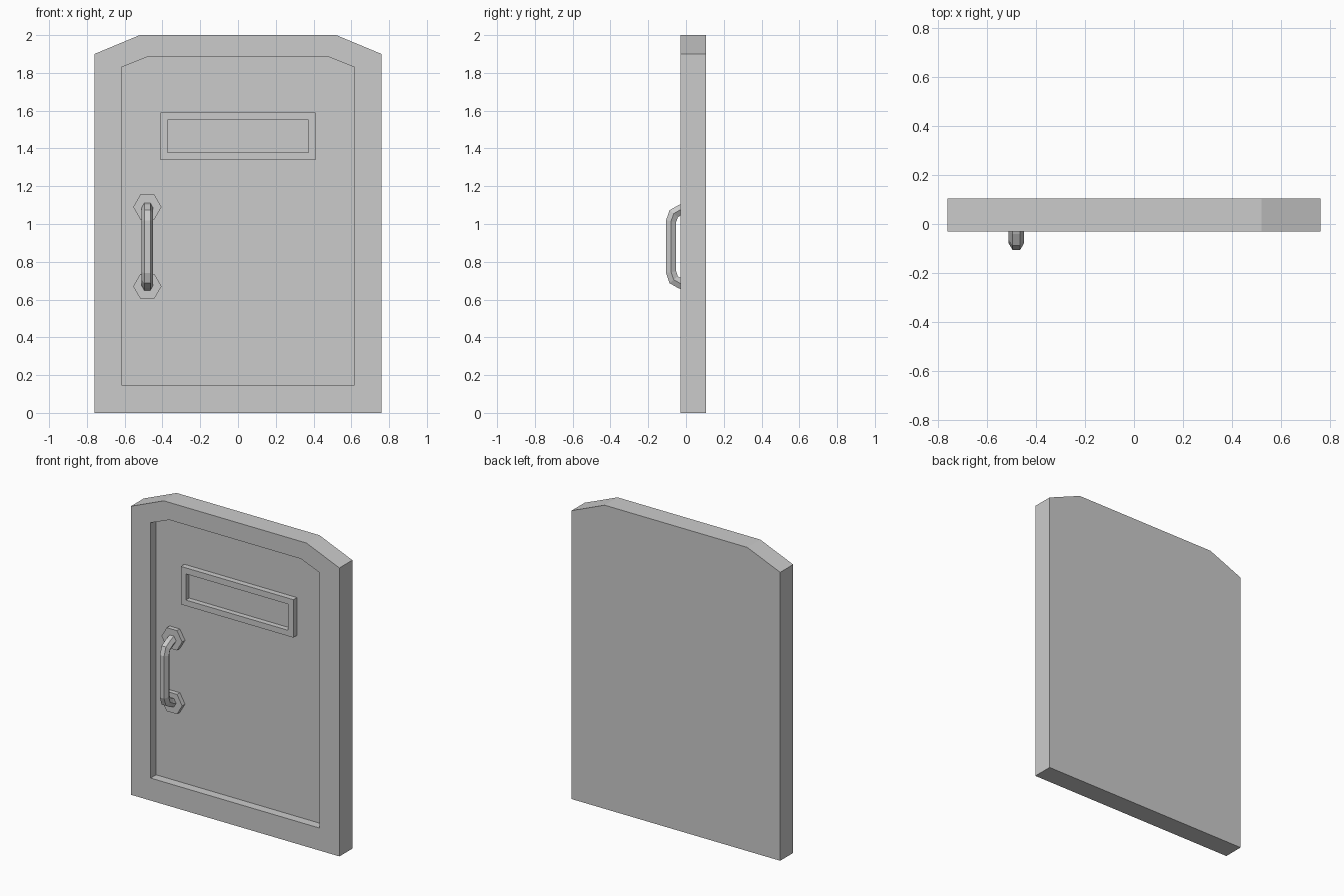
import bpy, bmesh
from math import cos, sin, pi
from mathutils import Vector

if "Cube" in bpy.data.objects:
    bpy.data.objects.remove(bpy.data.objects["Cube"])

FRONT, BACK, FLOOR = -0.03, 0.105, 0.027


def loft(name, rings):
    """Skin equal-length rings of points and cap both ends."""
    bm = bmesh.new()
    rows = [[bm.verts.new(p) for p in ring] for ring in rings]
    for a, b in zip(rows, rows[1:]):
        for i in range(len(a)):
            j = (i + 1) % len(a)
            bm.faces.new((a[i], a[j], b[j], b[i]))
    bm.faces.new(rows[0])
    bm.faces.new(rows[-1])
    bmesh.ops.recalc_face_normals(bm, faces=bm.faces)
    mesh = bpy.data.meshes.new(name)
    bm.to_mesh(mesh)
    bm.free()
    obj = bpy.data.objects.new(name, mesh)
    bpy.context.collection.objects.link(obj)
    return obj


def at(y, outline):
    return [(x, y, z) for x, z in outline]


def arched(half, bottom, shoulder, top_half, top):
    return [(-half, bottom), (half, bottom), (half, shoulder),
            (top_half, top), (-top_half, top), (-half, shoulder)]


def rect(half, z0, z1):
    return [(-half, z0), (half, z0), (half, z1), (-half, z1)]


def hexagon(r, cx, cz):
    return [(cx + r * cos(i * pi / 3), cz + r * sin(i * pi / 3)) for i in range(6)]


# Door slab with recessed front panel
outer = arched(0.76, 0, 1.9, 0.52, 2.0)
inner = arched(0.616, 0.148, 1.83, 0.48, 1.885)
loft("door_slab", [at(BACK, outer), at(FRONT, outer), at(FRONT, inner), at(FLOOR, inner)])

# Raised window-slot frame
frame_out, frame_in = rect(0.41, 1.34, 1.59), rect(0.373, 1.378, 1.55)
loft("slot_frame", [at(FLOOR + 0.005, frame_out), at(-0.01, frame_out),
                    at(-0.01, frame_in), at(FLOOR - 0.002, frame_in)])

# Hexagonal handle plates
HX, HZ, SPAN = -0.48, 0.88, 0.21
for label, s in (("upper", 1), ("lower", -1)):
    plate = hexagon(0.075, HX, HZ + s * SPAN)
    loft(label + "_handle_plate", [at(FLOOR + 0.005, plate), at(-0.003, plate)])

# Bent hexagonal pull handle, swept with mitred corners
half_path = [(0.01, 0.21), (-0.03, 0.195), (-0.065, 0.175), (-0.079, 0.135)]
path = [Vector((HX, y, HZ + z)) for y, z in half_path]
path += [Vector((HX, y, HZ - z)) for y, z in reversed(half_path)]
R = 0.031
rings = []
for i, p in enumerate(path):
    d_in = (p - path[max(i - 1, 0)]).normalized()
    d_out = (path[min(i + 1, len(path) - 1)] - p).normalized()
    if i in (0, len(path) - 1):
        d_in = d_out = Vector((0, -1 if i == 0 else 1, 0))
    t = (d_in + d_out).normalized()
    n = Vector((0, -t.z, t.y)) / max(t.dot(d_out), 0.5)
    rings.append([p + Vector((R * cos(k * pi / 3), 0, 0)) + n * R * sin(k * pi / 3)
                  for k in range(6)])
loft("pull_handle", rings)
